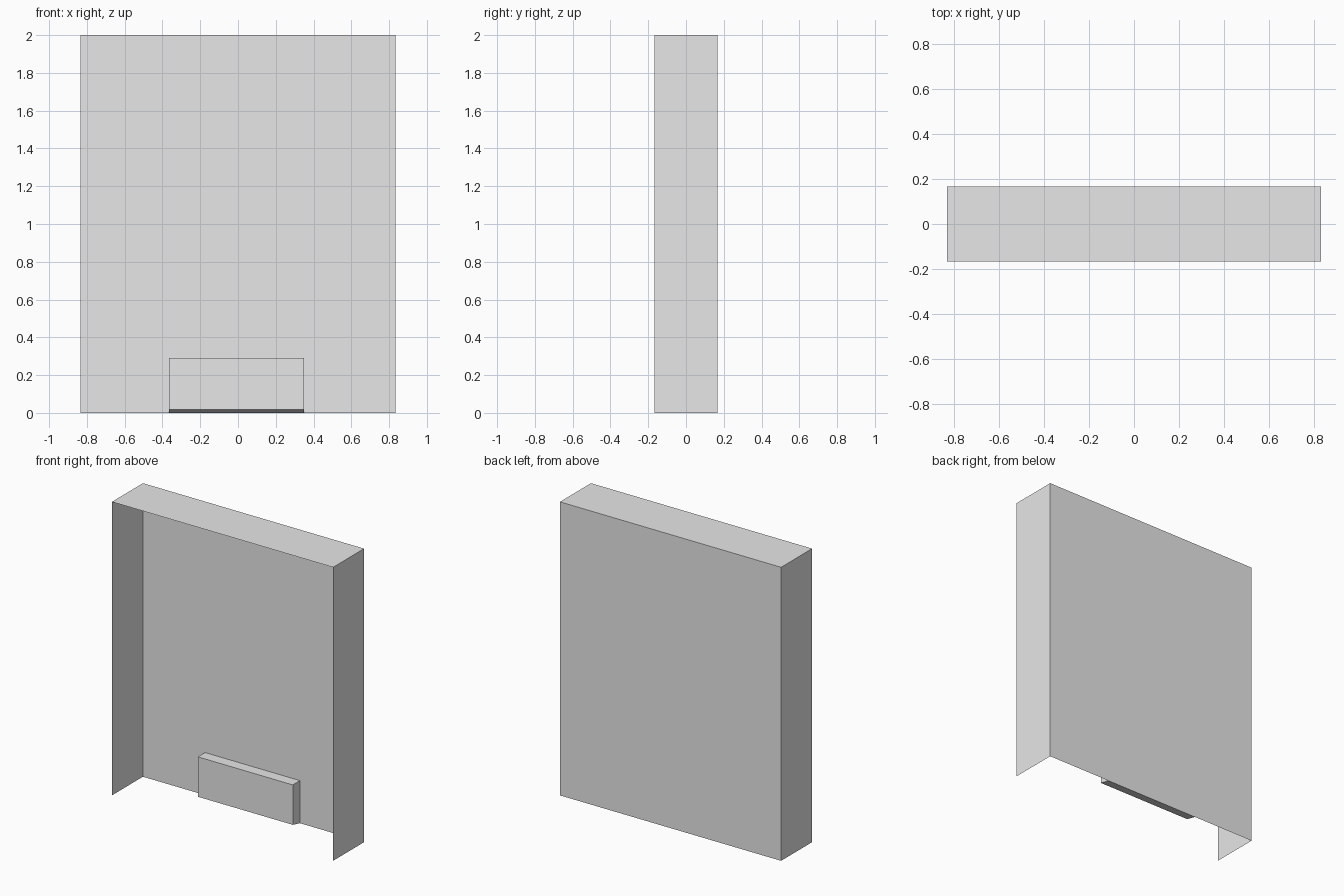
import bpy
import bmesh
from mathutils import Matrix, Vector

if "Cube" in bpy.data.objects:
    bpy.data.objects.remove(bpy.data.objects["Cube"], do_unlink=True)

# One plain grey for everything
grey = bpy.data.materials.new("light grey")
grey.use_nodes = True
grey.diffuse_color = (0.8, 0.8, 0.8, 1)
grey.node_tree.nodes["Principled BSDF"].inputs["Base Color"].default_value = (0.8, 0.8, 0.8, 1)

WIDTH, DEPTH, HEIGHT = 1.667, 0.333, 2.0


def open_box(name, low, high, open_sides, slope=0.0):
    """Box between two corners, without the sides facing the given directions.
    slope lifts the lower front edge."""
    low, high = Vector(low), Vector(high)
    size = high - low
    bm = bmesh.new()
    bmesh.ops.create_cube(bm, size=1, matrix=Matrix.Translation((low + high) / 2)
                          @ Matrix.Diagonal((*size, 1)))
    bm.normal_update()
    gone = [f for f in bm.faces
            if any(f.normal.dot(Vector(d)) > 0.9 for d in open_sides)]
    bmesh.ops.delete(bm, geom=gone, context="FACES")
    middle = (low + high) / 2
    for v in bm.verts:
        if v.co.y < middle.y and v.co.z < middle.z:
            v.co.z += slope
    mesh = bpy.data.meshes.new(name)
    bm.to_mesh(mesh)
    bm.free()
    mesh.materials.append(grey)
    obj = bpy.data.objects.new(name, mesh)
    bpy.context.collection.objects.link(obj)
    return obj


FRONT, BACK, DOWN = (0, -1, 0), (0, 1, 0), (0, 0, -1)

# Thin shell: back, two sides and top, open at the front and bottom
open_box("shell", (-WIDTH / 2, -DEPTH / 2, 0), (WIDTH / 2, DEPTH / 2, HEIGHT),
         [FRONT, DOWN])

# Low block against the back wall, with a slightly sloping underside
open_box("wall_block", (-0.365, 0.09, 0), (0.35, DEPTH / 2, 0.29),
         [BACK], slope=0.018)
